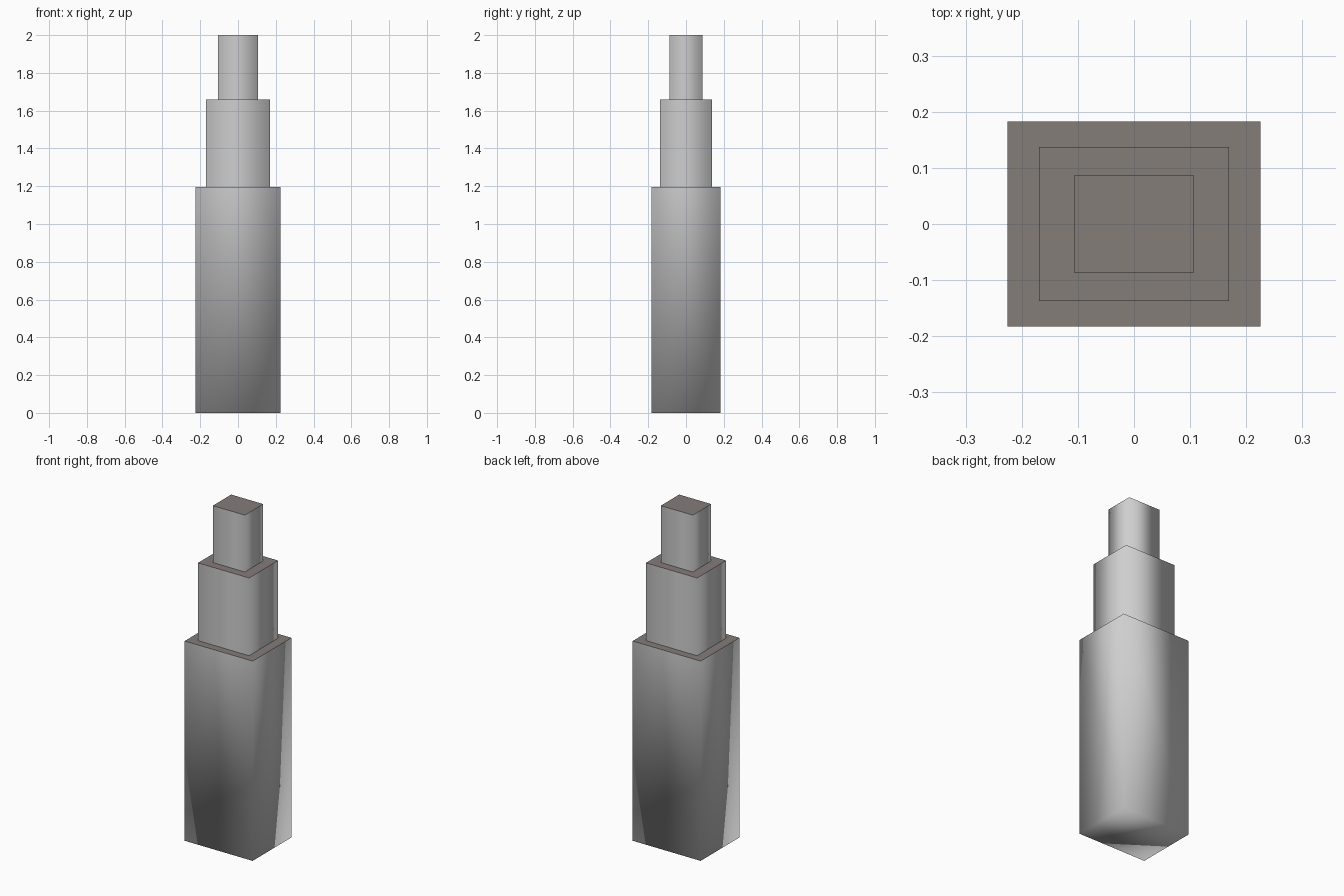
import bpy, bmesh

if "Cube" in bpy.data.objects:
    bpy.data.objects.remove(bpy.data.objects["Cube"])


def material(name, rgb):
    m = bpy.data.materials.new(name)
    m.diffuse_color = (*rgb, 1.0)
    m.use_nodes = True
    m.node_tree.nodes["Principled BSDF"].inputs["Base Color"].default_value = m.diffuse_color
    return m


WALL = material("light_grey_wall", (0.62, 0.62, 0.62))
ROOF = material("warm_grey_roof", (0.23, 0.205, 0.19))


def tier(name, half_x, half_y, z0, z1, floor):
    """Block with softly shaded walls and a crisp flat roof."""
    bm = bmesh.new()
    bmesh.ops.create_cube(bm, size=2)
    for v in bm.verts:
        v.co = (v.co.x * half_x, v.co.y * half_y, z1 if v.co.z > 0 else z0)
    bm.normal_update()
    for f in bm.faces:
        is_roof = f.normal.z > 0.5
        f.material_index = 1 if is_roof else 0
        f.smooth = not is_roof
        if is_roof:
            for e in f.edges:
                e.smooth = False
    # upper tiers have open bottoms, hidden by the roof below
    if not floor:
        bottom = [f for f in bm.faces if f.normal.z < -0.5]
        bmesh.ops.delete(bm, geom=bottom, context='FACES_ONLY')
    mesh = bpy.data.meshes.new(name)
    bm.to_mesh(mesh)
    bm.free()
    mesh.materials.append(WALL)
    mesh.materials.append(ROOF)
    bpy.context.collection.objects.link(bpy.data.objects.new(name, mesh))


# stepped tower, from the ground up
tier("lower_tower", 0.225, 0.183, 0.0, 1.195, True)
tier("middle_tower", 0.169, 0.137, 1.195, 1.66, False)
tier("top_tower", 0.106, 0.087, 1.66, 2.0, False)
